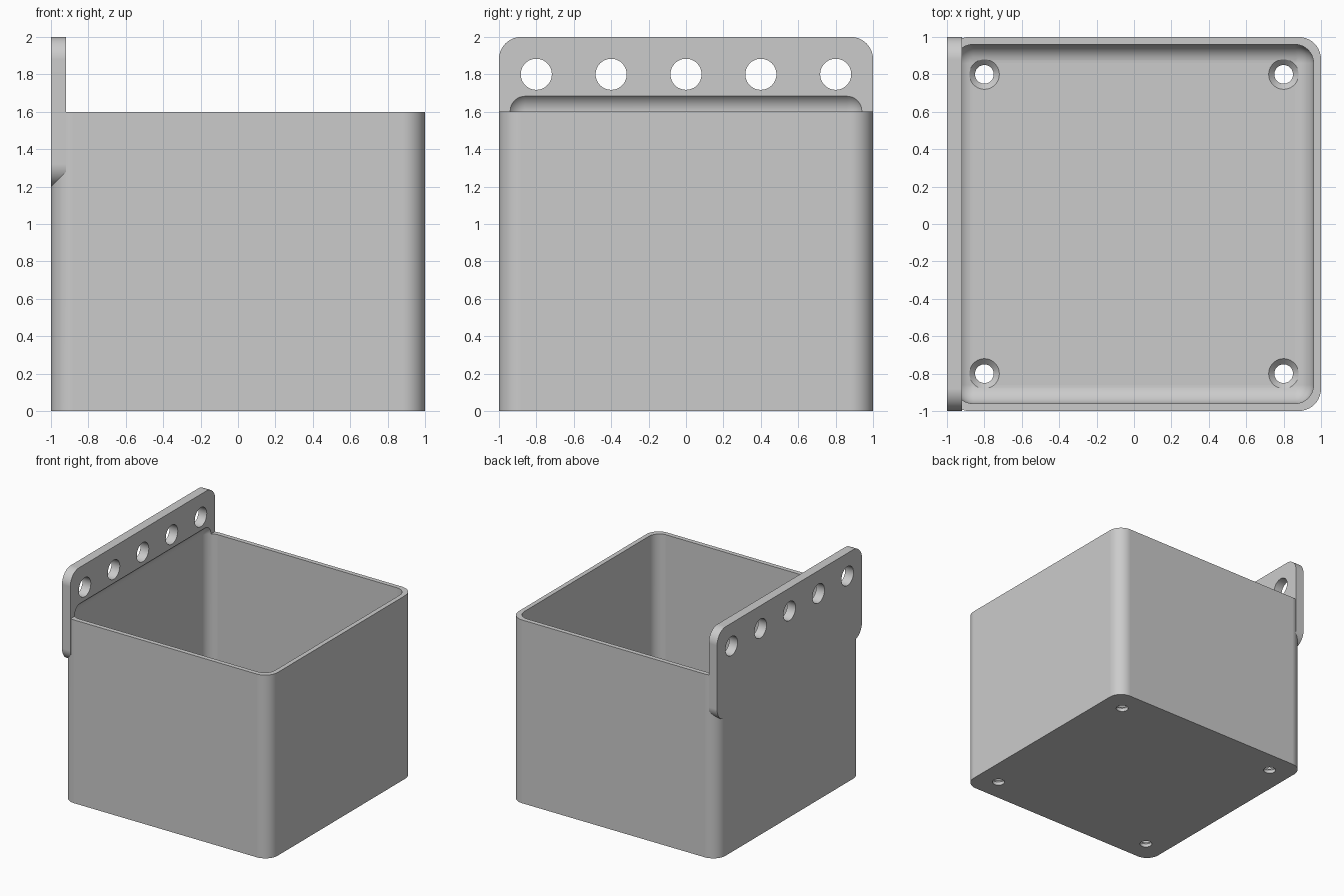
import bpy, bmesh
from math import pi, radians
from mathutils import Matrix

if "Cube" in bpy.data.objects:
    bpy.data.objects.remove(bpy.data.objects["Cube"], do_unlink=True)

RADIUS = 0.12      # outer corner rounding
WALL = 0.04
FLOOR = 0.06
PLATE = 0.08       # hanger plate thickness


def finish(name, bm):
    bmesh.ops.recalc_face_normals(bm, faces=bm.faces)
    mesh = bpy.data.meshes.new(name)
    bm.to_mesh(mesh)
    bm.free()
    obj = bpy.data.objects.new(name, mesh)
    bpy.context.collection.objects.link(obj)
    return obj


def rounded_block(name, low, high, radius, axis=None):
    """Block with rounded edges: those along one axis, or all of them."""
    size = [h - l for l, h in zip(low, high)]
    centre = [(h + l) / 2 for l, h in zip(low, high)]
    bm = bmesh.new()
    bmesh.ops.create_cube(bm, size=1,
                          matrix=Matrix.Translation(centre) @ Matrix.Diagonal((*size, 1)))
    edges = [e for e in bm.edges if axis is None or
             abs(e.verts[0].co[axis] - e.verts[1].co[axis]) > 0.01]
    bmesh.ops.bevel(bm, geom=edges, offset=radius, offset_type='OFFSET',
                    segments=10, profile=0.5, affect='EDGES')
    return finish(name, bm)


def lathe(name, profile, matrix):
    """Closed solid turned from (radius, height) points about local z."""
    bm = bmesh.new()
    verts = [bm.verts.new((r, 0, z)) for r, z in profile]
    edges = [bm.edges.new(pair) for pair in zip(verts, verts[1:])]
    bmesh.ops.spin(bm, geom=verts + edges, cent=(0, 0, 0), axis=(0, 0, 1),
                   angle=2 * pi, steps=48, use_merge=True)
    bmesh.ops.remove_doubles(bm, verts=bm.verts, dist=1e-5)
    bmesh.ops.holes_fill(bm, edges=[e for e in bm.edges if e.is_boundary], sides=0)
    bm.transform(matrix)
    return finish(name, bm)


def combine(target, other, operation):
    mod = target.modifiers.new(operation.title(), 'BOOLEAN')
    mod.operation, mod.solver, mod.object = operation, 'EXACT', other
    bpy.context.view_layer.objects.active = target
    bpy.ops.object.modifier_apply(modifier=mod.name)
    bpy.data.objects.remove(other, do_unlink=True)


# Outer block and the hanger plate fused to its right side
box = rounded_block("wall_mounted_box", (-1, -1, 0), (1, 1, 1.6), RADIUS, axis=2)
plate = rounded_block("hanger_plate", (-1, -1, 1.2), (-1 + PLATE, 1, 2), RADIUS, axis=0)
combine(box, plate, 'UNION')

# Round-edged cavity, which also coves the foot of the plate
inner = 1 - WALL
cavity = rounded_block("cavity_cutter", (-inner, -inner, FLOOR), (inner, inner, 1.703), 0.1)
combine(box, cavity, 'DIFFERENCE')

# Row of hanging holes through the plate
for i in range(-2, 3):
    place = Matrix.Translation((-0.96, i * 0.4, 1.8)) @ Matrix.Rotation(pi / 2, 4, 'Y')
    combine(box, lathe("hole_cutter", [(0.083, -0.1), (0.083, 0.1)], place), 'DIFFERENCE')

# Countersunk screw holes in the floor corners
screw = [(0.05, -0.1), (0.05, FLOOR - 0.03), (0.08, FLOOR), (0.08, FLOOR + 0.1)]
for x in (-0.8, 0.8):
    for y in (-0.8, 0.8):
        combine(box, lathe("screw_cutter", screw, Matrix.Translation((x, y, 0))), 'DIFFERENCE')

# Single grey material
grey = bpy.data.materials.new("plain grey")
grey.use_nodes = True
colour = (0.6, 0.6, 0.6, 1)
grey.diffuse_color = colour
grey.node_tree.nodes["Principled BSDF"].inputs["Base Color"].default_value = colour
box.data.materials.clear()
box.data.materials.append(grey)
for face in box.data.polygons:
    face.material_index = 0

# Smooth rounded surfaces with crisp edges
bpy.ops.object.select_all(action='DESELECT')
box.select_set(True)
bpy.context.view_layer.objects.active = box
bpy.ops.object.shade_smooth_by_angle(angle=radians(30))
weighted = box.modifiers.new("Weighted Normals", 'WEIGHTED_NORMAL')
weighted.keep_sharp = True
